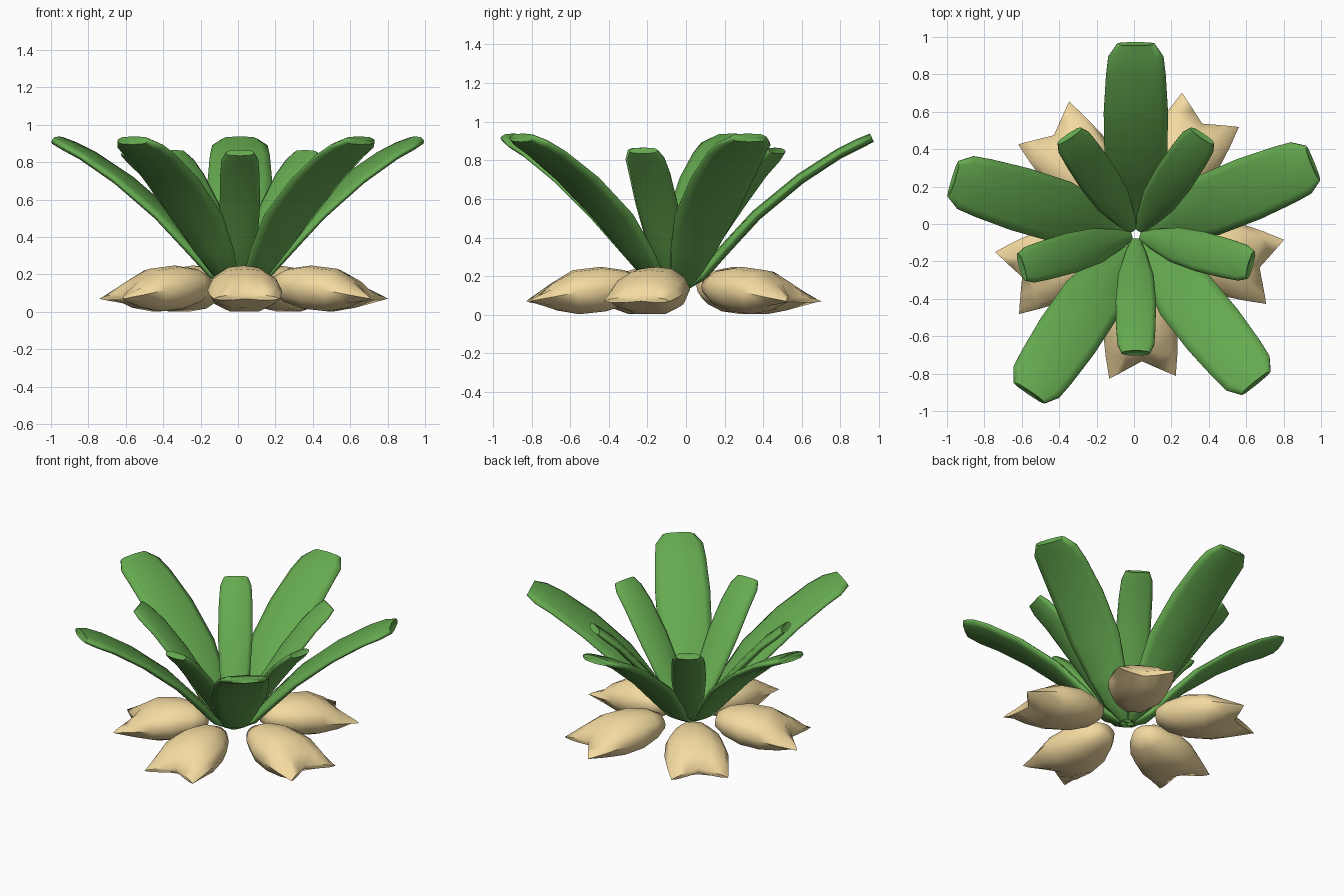
import bpy, bmesh, math
from mathutils import Vector, Matrix

if "Cube" in bpy.data.objects:
    bpy.data.objects.remove(bpy.data.objects["Cube"])


def material(name, rgb):
    m = bpy.data.materials.new(name)
    m.diffuse_color = (*rgb, 1)
    m.use_nodes = True
    m.node_tree.nodes["Principled BSDF"].inputs["Base Color"].default_value = m.diffuse_color
    return m


def loft(name, stations, section, angle, center, mat, smooth=60):
    """Loft along a radial path. Station: radius, z, half width, half thickness, tip notch."""
    bm = bmesh.new()
    rings = []
    for i, (r, z, w, t, notch) in enumerate(stations):
        a, b = stations[max(i - 1, 0)], stations[min(i + 1, len(stations) - 1)]
        d = Vector((b[0] - a[0], 0, b[1] - a[1])).normalized()
        up = Vector((-d.z, 0, d.x))
        rings.append([bm.verts.new(Vector((r, u * w, z)) + up * v * t - d * notch * (1 - abs(u)))
                      for u, v in section])
    n = len(section)
    for a, b in zip(rings, rings[1:]):
        for k in range(n):
            bm.faces.new((a[k], a[(k + 1) % n], b[(k + 1) % n], b[k]))
    # close both ends with a fan
    for ring in (rings[0], rings[-1]):
        c = bm.verts.new(sum((v.co for v in ring), Vector()) / n)
        if ring is rings[-1]:
            c.co.x = min(v.co.x for v in ring)
        for k in range(n):
            bm.faces.new((ring[k], ring[(k + 1) % n], c))
    bmesh.ops.recalc_face_normals(bm, faces=bm.faces)
    bm.transform(Matrix.Translation((*center, 0)) @ Matrix.Rotation(math.radians(angle), 4, 'Z'))
    me = bpy.data.meshes.new(name)
    bm.to_mesh(me)
    bm.free()
    ob = bpy.data.objects.new(name, me)
    bpy.context.collection.objects.link(ob)
    me.materials.append(mat)
    bpy.ops.object.select_all(action='DESELECT')
    ob.select_set(True)
    bpy.context.view_layer.objects.active = ob
    bpy.ops.object.shade_smooth_by_angle(angle=math.radians(smooth))
    return ob


green = material("leaf_green", (0.13, 0.40, 0.08))
tan = material("husk_tan", (0.90, 0.70, 0.35))

leaf_section = [(1, 0.25), (0.75, 0.8), (0, 1), (-0.75, 0.8), (-1, 0.25),
                (-1, -0.25), (-0.75, -0.8), (0, -1), (0.75, -0.8), (1, -0.25)]
husk_section = [(1, 0), (0.85, 0.52), (0.45, 0.92), (0, 1), (-0.45, 0.92), (-0.85, 0.52),
                (-1, 0), (-0.8, -0.66), (-0.4, -1), (0, -1), (0.4, -1), (0.8, -0.66)]

# Large outer leaves
large = [(0.04, 0.13, 0.03, 0.012, 0), (0.14, 0.20, 0.08, 0.025, 0),
         (0.25, 0.33, 0.125, 0.029, 0), (0.42, 0.515, 0.168, 0.029, 0),
         (0.65, 0.705, 0.172, 0.028, 0), (0.85, 0.835, 0.16, 0.027, 0),
         (0.95, 0.885, 0.148, 0.027, 0), (1.02, 0.917, 0.10, 0.024, 0)]
for i, a in enumerate((90, 163, 236, 309, 22)):
    loft(f"large_leaf_{i + 1}", large, leaf_section, a, (0.01, -0.057), green, smooth=75)

# Small inner leaves
small = [(0.03, 0.13, 0.025, 0.012, 0), (0.10, 0.21, 0.055, 0.023, 0),
         (0.22, 0.39, 0.095, 0.026, 0), (0.36, 0.57, 0.108, 0.026, 0),
         (0.50, 0.73, 0.105, 0.025, 0), (0.59, 0.81, 0.098, 0.024, 0),
         (0.635, 0.85, 0.075, 0.021, 0)]
for i, a in enumerate((-90, -15, 56, 124, 196)):
    loft(f"small_leaf_{i + 1}", small, leaf_section, a, (0.01, -0.055), green, smooth=75)

# Base husks with notched tips
husk = [(0.19, 0.15, 0.065, 0.045, 0), (0.26, 0.143, 0.12, 0.088, 0),
        (0.38, 0.133, 0.18, 0.116, 0), (0.52, 0.117, 0.20, 0.115, 0),
        (0.65, 0.092, 0.192, 0.074, 0.03), (0.77, 0.07, 0.178, 0.016, 0.09)]
for i, (a, s) in enumerate(((-87.5, 1), (-15.5, 1), (59, 1), (130, 1), (201, 0.96))):
    stations = [(r * s, z, w, t, k) for r, z, w, t, k in husk]
    loft(f"base_husk_{i + 1}", stations, husk_section, a, (0.012, -0.05), tan)
